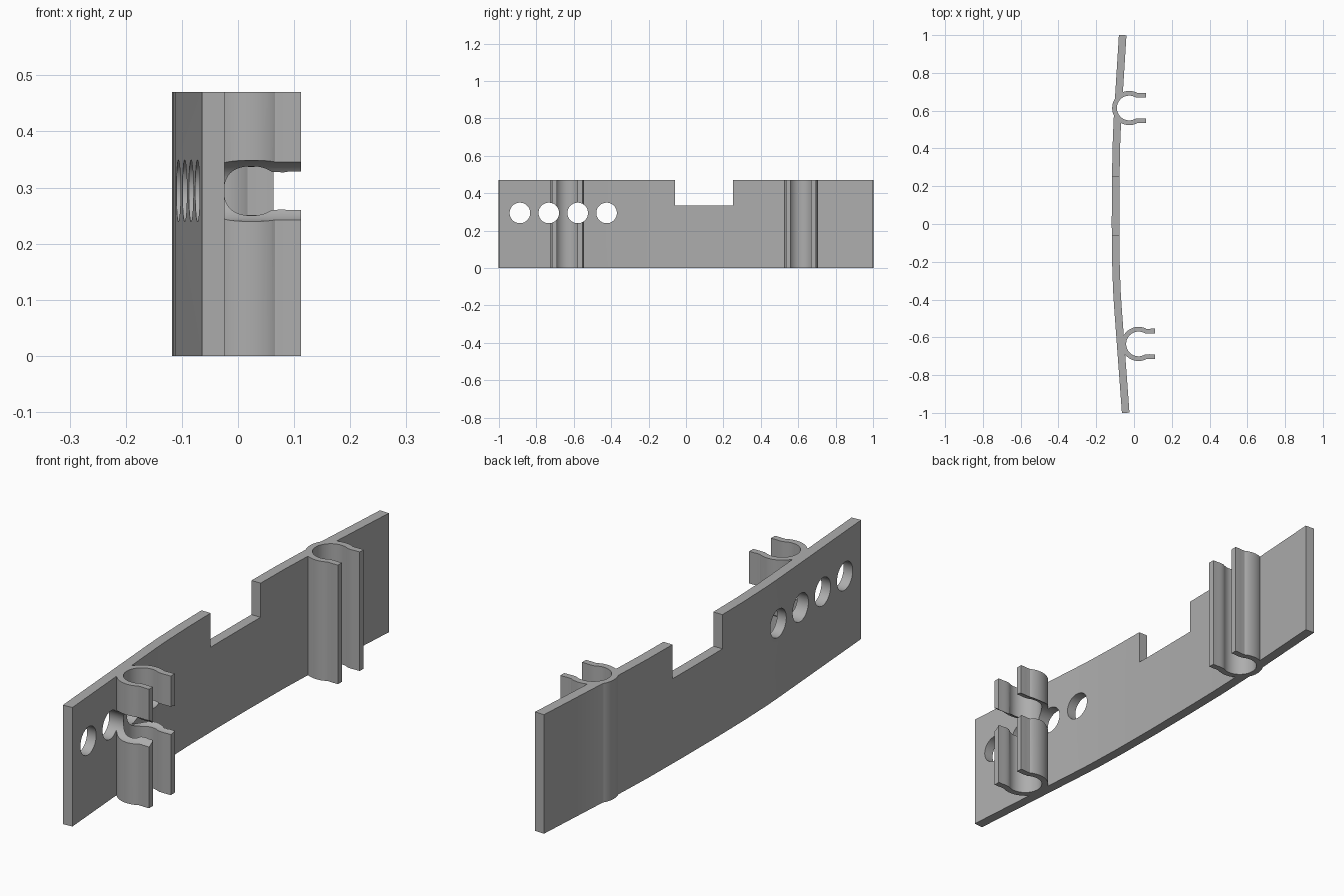
import bpy, bmesh, math
from mathutils import Vector

if "Cube" in bpy.data.objects:
    bpy.data.objects.remove(bpy.data.objects["Cube"])

H = 0.47
grey = bpy.data.materials.new("plain grey")
grey.diffuse_color = (0.42, 0.42, 0.42, 1)
grey.use_nodes = True
grey.node_tree.nodes["Principled BSDF"].inputs["Base Color"].default_value = grey.diffuse_color


def prism(name, outline, z0, z1):
    """Extrude a closed xy outline from z0 to z1."""
    bm = bmesh.new()
    face = bm.faces.new([bm.verts.new((x, y, z0)) for x, y in outline])
    new = bmesh.ops.extrude_face_region(bm, geom=[face])["geom"]
    bmesh.ops.translate(bm, vec=(0, 0, z1 - z0),
                        verts=[v for v in new if isinstance(v, bmesh.types.BMVert)])
    bmesh.ops.recalc_face_normals(bm, faces=bm.faces)
    me = bpy.data.meshes.new(name)
    bm.to_mesh(me)
    bm.free()
    me.materials.append(grey)
    ob = bpy.data.objects.new(name, me)
    bpy.context.collection.objects.link(ob)
    return ob


def ribbon(path, half):
    """Outline of a strip of constant thickness along an open path."""
    pts = [Vector(p) for p in path]
    left, right = [], []
    for i, p in enumerate(pts):
        t = (pts[min(i + 1, len(pts) - 1)] - pts[max(i - 1, 0)]).normalized()
        n = Vector((-t.y, t.x)) * half
        left.append(p + n)
        right.append(p - n)
    return left + right[::-1]


def boolean(target, tool, operation):
    mod = target.modifiers.new(operation.lower(), 'BOOLEAN')
    mod.operation = operation
    mod.solver = 'EXACT'
    mod.object = tool
    bpy.context.view_layer.objects.active = target
    bpy.ops.object.modifier_apply(modifier=mod.name)
    bpy.data.objects.remove(tool)


def cylinder(name, r, depth, loc, rot=(0, 0, 0)):
    bpy.ops.mesh.primitive_cylinder_add(vertices=64, radius=r, depth=depth,
                                        location=loc, rotation=rot)
    ob = bpy.context.object
    ob.name = name
    ob.data.materials.append(grey)
    ob.hide_render = True
    return ob


# Bowed back plate: straight ends joined by a shallow curve
path = [(-0.06, 1.0), (-0.088, 0.55), (-0.094, 0.4), (-0.097, 0.2), (-0.098, 0.0),
        (-0.096, -0.2), (-0.091, -0.35), (-0.086, -0.43), (-0.044, -1.0)]
plate = prism("clip_plate", ribbon(path, 0.02), 0, H)

# Spring clips: open ring with straight lips
R = 0.078
upper = [(0.088, 0.068), (0.065, 0.068), (0.056, 0.067), (0.047, 0.0675)]
upper += [(R * math.cos(math.radians(a)), R * math.sin(math.radians(a)))
          for a in range(60, 180, 6)]
clip_path = upper + [(-R, 0)] + [(x, -y) for x, y in reversed(upper)]
for name, cx, cy in (("rear_clip", -0.025, 0.614), ("front_clip", 0.024, -0.635)):
    clip = prism(name, [(x + cx, y + cy) for x, y in ribbon(clip_path, 0.0125)], 0, H)
    boolean(plate, clip, 'UNION')
    boolean(plate, cylinder("bore_cutter", 0.0655, 2, (cx, cy, 0.2)), 'DIFFERENCE')

# Notch in the top edge
boolean(plate, prism("notch_cutter", [(-0.3, -0.06), (0.3, -0.06), (0.3, 0.25), (-0.3, 0.25)],
                     0.335, 0.6), 'DIFFERENCE')

# Row of four round holes running straight through
for i in range(4):
    hole = cylinder("hole_cutter", 0.055, 1, (0, -0.888 + 0.1545 * i, 0.294),
                    (0, math.pi / 2, 0))
    boolean(plate, hole, 'DIFFERENCE')

# Smooth the rounded walls, keep edges crisp
bpy.ops.object.select_all(action='DESELECT')
plate.select_set(True)
bpy.context.view_layer.objects.active = plate
bpy.ops.object.shade_smooth_by_angle(angle=math.radians(30))
